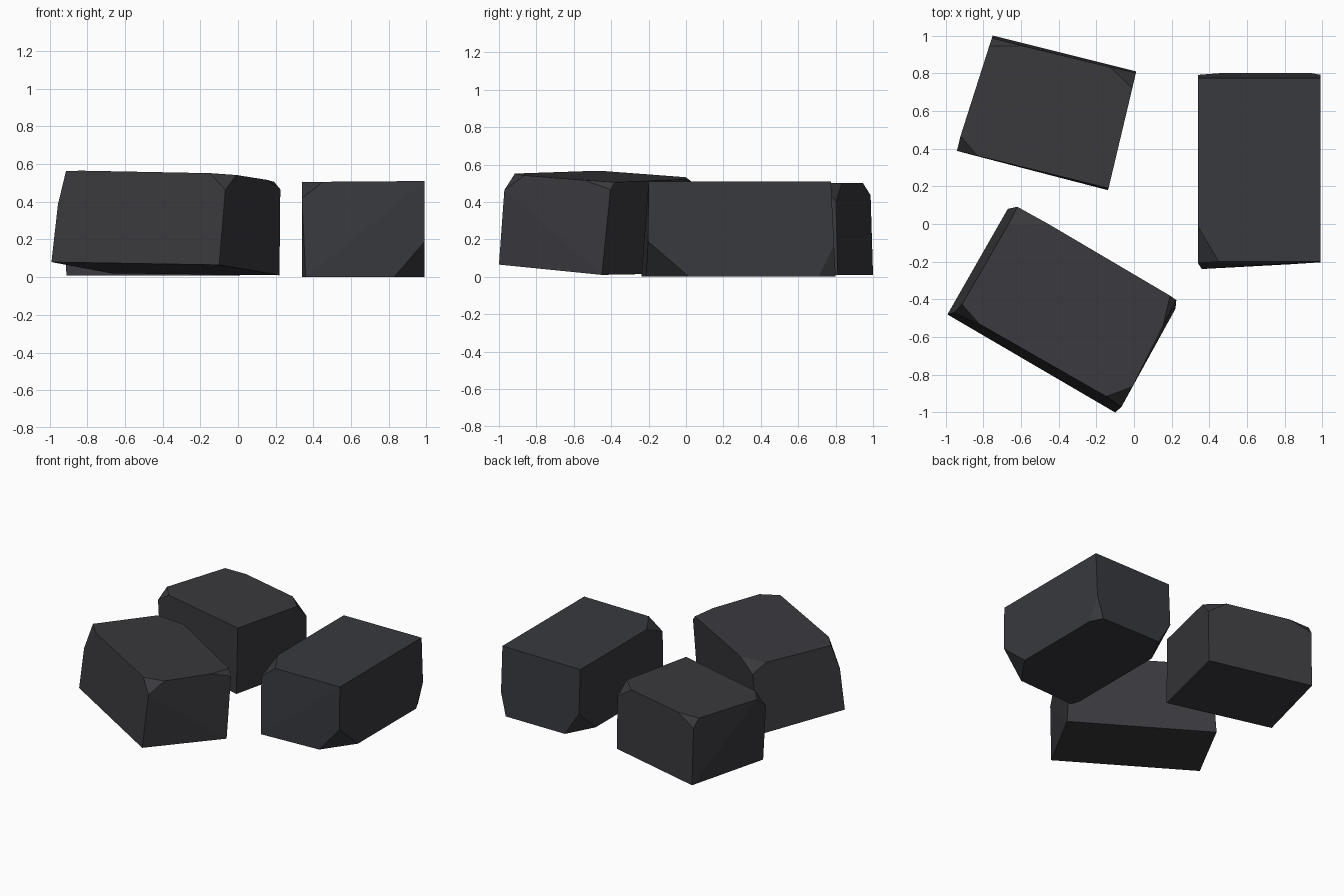
import bpy, bmesh
from mathutils import Vector

if "Cube" in bpy.data.objects:
    bpy.data.objects.remove(bpy.data.objects["Cube"])


def material(name, rgb):
    m = bpy.data.materials.new(name)
    m.diffuse_color = (*rgb, 1)
    m.use_nodes = True
    m.node_tree.nodes["Principled BSDF"].inputs["Base Color"].default_value = m.diffuse_color
    return m


def rock(name, bottom, top, cuts, mat):
    """Skewed block; each cut corner is replaced by points part-way along
    its edges: (toward previous, toward next, along the upright edge)."""
    rings = [[Vector(p) for p in bottom], [Vector(p) for p in top]]
    bm = bmesh.new()
    for r in (0, 1):
        for i in range(4):
            c = rings[r][i]
            ends = (rings[r][i - 1], rings[r][(i + 1) % 4], rings[1 - r][i])
            if (r, i) in cuts:
                for end, f in zip(ends, cuts[(r, i)]):
                    bm.verts.new(c.lerp(end, f))
            else:
                bm.verts.new(c)
    hull = bmesh.ops.convex_hull(bm, input=bm.verts[:])
    loose = [v for v in bm.verts if not v.link_faces]
    bmesh.ops.delete(bm, geom=loose, context='VERTS')
    # merge nearly coplanar triangles into clean facets
    bmesh.ops.dissolve_limit(bm, angle_limit=0.06, verts=bm.verts[:], edges=bm.edges[:])
    bmesh.ops.recalc_face_normals(bm, faces=bm.faces[:])
    me = bpy.data.meshes.new(name)
    bm.to_mesh(me)
    bm.free()
    me.materials.append(mat)
    ob = bpy.data.objects.new(name, me)
    bpy.context.collection.objects.link(ob)
    return ob


charcoal = material("charcoal stone", (0.042, 0.041, 0.047))
slate = material("slate stone", (0.039, 0.041, 0.047))

# Front left rock, slightly tipped
rock("front_rock",
     [(-.99, -.48, .08), (-.10, -1.0, .065), (.22, -.45, .01), (-.67, .08, .02)],
     [(-.935, -.465, .567), (-.06, -.965, .55), (.225, -.40, .505), (-.612, .093, .525)],
     {(1, 0): (.07, .13, .37), (1, 1): (.10, .18, .18),
      (1, 2): (.25, .04, .08), (1, 3): (.19, .17, .12)}, charcoal)

# Back left rock
rock("back_rock",
     [(-.91, .38, .01), (-.14, .18, .01), (.01, .81, .01), (-.75, 1.0, .01)],
     [(-.945, .39, .50), (-.135, .19, .505), (.01, .80, .50), (-.755, .985, .50)],
     {(1, 0): (.13, .14, .15), (1, 2): (.13, .18, .20), (1, 3): (.21, .07, .13)}, charcoal)

# Right rock, mostly chipped along the base
rock("right_rock",
     [(.34, -.24, 0), (.99, -.205, 0), (.99, .80, 0), (.34, .80, 0)],
     [(.34, -.20, .505), (.99, -.20, .51), (.99, .775, .51), (.34, .775, .505)],
     {(1, 0): (.19, .17, .17), (0, 0): (.065, .03, .80), (0, 1): (.25, .22, .37),
      (0, 2): (.09, .07, .33), (0, 3): (.17, .20, .35)}, slate)
